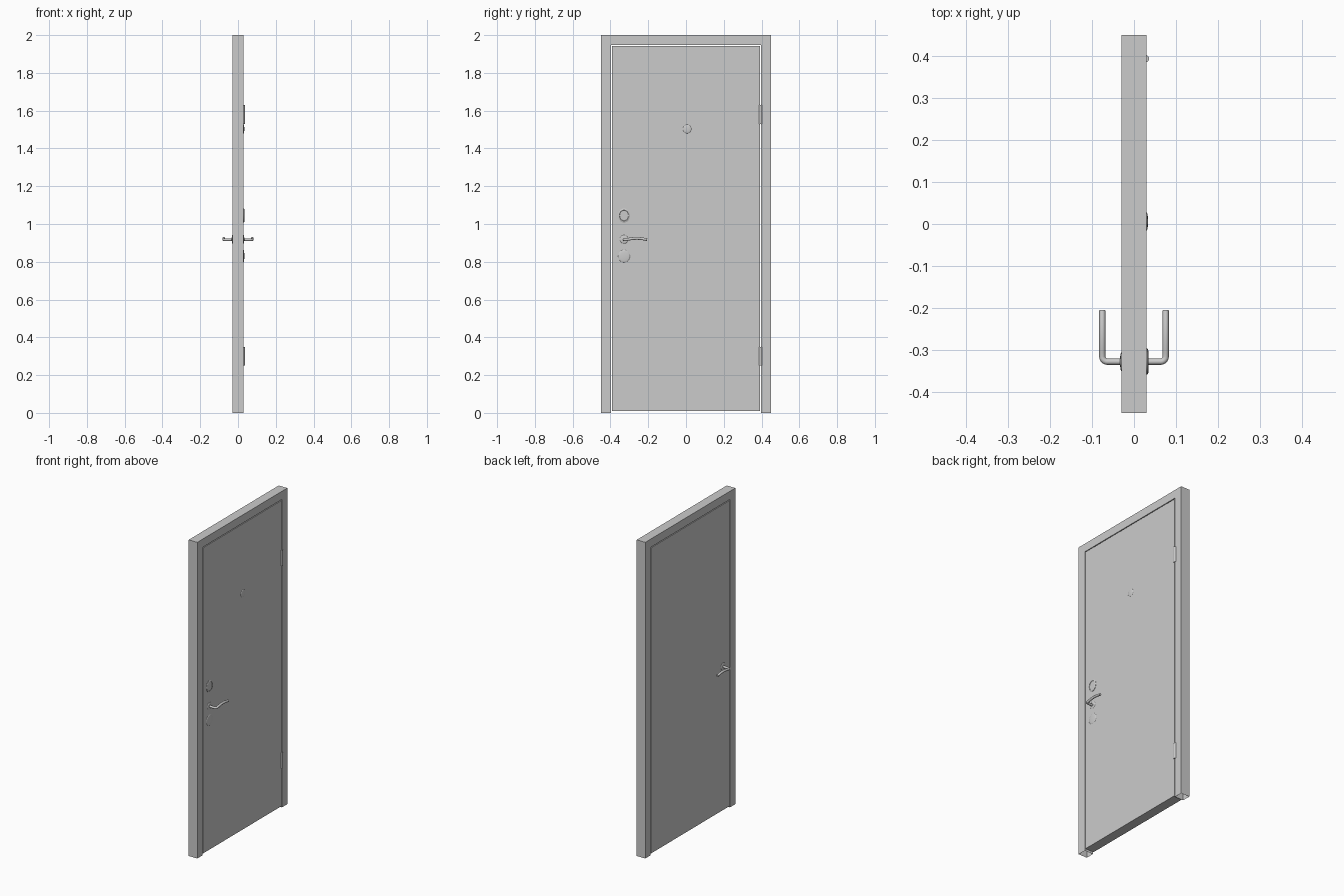
import bpy, bmesh, math

if "Cube" in bpy.data.objects:
    bpy.data.objects.remove(bpy.data.objects["Cube"])

HALF = 0.03          # half thickness of the door
LOCK_Y = -0.328      # line of locks and handles


def finish(bm, name, smooth=False):
    bmesh.ops.recalc_face_normals(bm, faces=bm.faces)
    me = bpy.data.meshes.new(name)
    bm.to_mesh(me)
    bm.free()
    ob = bpy.data.objects.new(name, me)
    bpy.context.collection.objects.link(ob)
    if smooth:
        shade(ob)
    return ob


def shade(ob):
    bpy.ops.object.select_all(action='DESELECT')
    ob.select_set(True)
    bpy.context.view_layer.objects.active = ob
    bpy.ops.object.shade_smooth_by_angle(angle=math.radians(40))


def box(name, lo, hi, open_bottom=False):
    bm = bmesh.new()
    bmesh.ops.create_cube(bm, size=1)
    for v in bm.verts:
        v.co = [(a + b) / 2 + c * (b - a) for a, b, c in zip(lo, hi, v.co)]
    ob_faces = [f for f in bm.faces if f.calc_center_median().z < lo[2] + 1e-4]
    ob = finish(bm, name)
    if open_bottom:
        bm = bmesh.new()
        bm.from_mesh(ob.data)
        low = [f for f in bm.faces if f.calc_center_median().z < lo[2] + 1e-4]
        bmesh.ops.delete(bm, geom=low, context='FACES_ONLY')
        bm.to_mesh(ob.data)
        bm.free()
    return ob


def plate(name, side, y, z, ry, rz, profile, n=32):
    """Elliptical plate on a door face: profile = (radius factor, height)."""
    bm = bmesh.new()
    rings = []
    for r, h in profile:
        rings.append([bm.verts.new((side * (HALF + h),
                                    y + ry * r * math.cos(2 * math.pi * i / n),
                                    z + rz * r * math.sin(2 * math.pi * i / n)))
                      for i in range(n)])
    for a, b in zip(rings, rings[1:]):
        for i in range(n):
            j = (i + 1) % n
            bm.faces.new((a[i], a[j], b[j], b[i]))
    bm.faces.new(rings[-1])
    return finish(bm, name, True)


def handle(name, side):
    # stem, rounded corner, gently arched lever
    pts = [(0.028, LOCK_Y, 0.917)]
    r, cx, cy = 0.012, 0.0635, LOCK_Y + 0.012
    for i in range(7):
        a = -math.pi / 2 + math.pi / 2 * i / 6
        pts.append((cx + r * math.cos(a), cy + r * math.sin(a), 0.917))
    for i in range(1, 11):
        t = i / 10
        pts.append((cx + r, cy + t * (-0.206 - cy),
                    0.917 + 0.007 * math.sin(math.pi * t)))
    cu = bpy.data.curves.new(name, 'CURVE')
    cu.dimensions = '3D'
    cu.bevel_depth = 0.0075
    cu.bevel_resolution = 3
    cu.use_fill_caps = True
    sp = cu.splines.new('POLY')
    sp.points.add(len(pts) - 1)
    for p, (x, y, z) in zip(sp.points, pts):
        p.co = (side * x, y, z, 1)
    ob = bpy.data.objects.new(name, cu)
    bpy.context.collection.objects.link(ob)
    bpy.ops.object.select_all(action='DESELECT')
    ob.select_set(True)
    bpy.context.view_layer.objects.active = ob
    bpy.ops.object.convert(target='MESH')
    shade(bpy.context.view_layer.objects.active)


# frame and leaf
box("frame_head", (-HALF, -0.45, 1.948), (HALF, 0.45, 2.0))
box("jamb_lock_side", (-HALF, -0.45, 0), (HALF, -0.396, 1.948), True)
box("jamb_hinge_side", (-HALF, 0.396, 0), (HALF, 0.45, 1.948), True)
box("door_leaf", (-HALF, -0.391, 0.01), (HALF, 0.391, 1.943))

# hinges
for name, z in (("hinge_upper", 1.58), ("hinge_lower", 0.30)):
    bm = bmesh.new()
    bmesh.ops.create_cone(bm, cap_ends=True, segments=24,
                          radius1=0.009, radius2=0.009, depth=0.1)
    for v in bm.verts:
        v.co.x += 0.027
        v.co.y += 0.394
        v.co.z += z
    finish(bm, name, True)

# lock covers, peephole and handle roses
dome = [(math.cos(a), 0.0035 * math.sin(a))
        for a in (math.radians(d) for d in (0, 15, 30, 45, 60, 75, 86))]
rim = [(1, -0.001), (1, 0.002), (0.93, 0.0035), (0.78, 0.0045), (0.74, 0.003)]
plate("upper_lock_cover", 1, LOCK_Y, 1.045, 0.031, 0.037, rim)
plate("lower_lock_cover", 1, LOCK_Y, 0.83, 0.031, 0.033, dome)
plate("peephole", 1, 0.006, 1.503, 0.022, 0.023, dome)
for side, name in ((1, "outer"), (-1, "inner")):
    plate(name + "_handle_rose", side, LOCK_Y, 0.919, 0.022, 0.022, dome)
    handle(name + "_handle", side)
